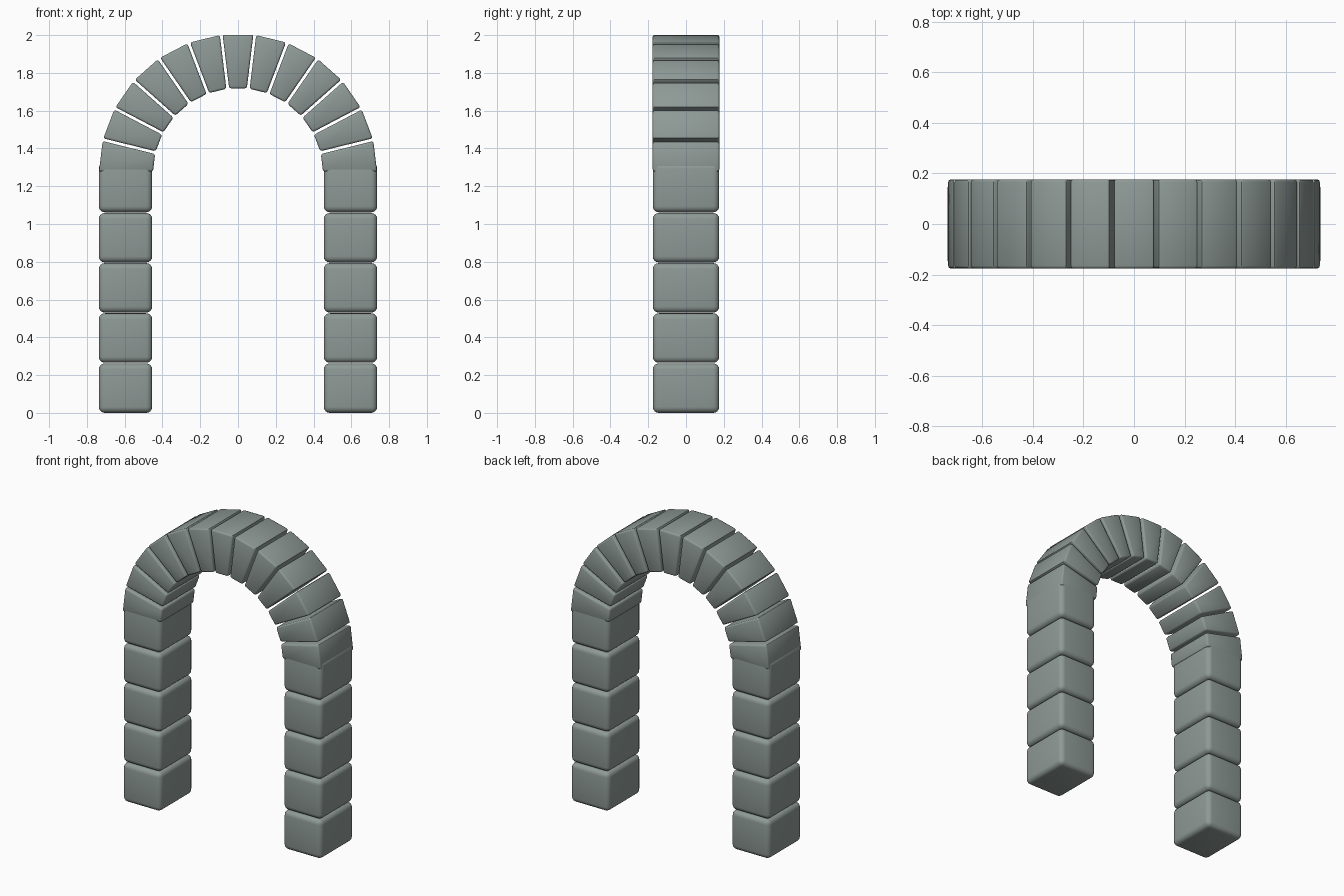
import bpy, bmesh, math

if "Cube" in bpy.data.objects:
    bpy.data.objects.remove(bpy.data.objects["Cube"])

R_OUT, R_IN = 0.737, 0.451      # arch radii at the joints
CZ = 1.27                       # springing height
N = 13                          # arch stones
GAP = 0.0075                    # half joint width
STEP = math.pi / N

stone_mat = bpy.data.materials.new("grey_stone")
stone_mat.diffuse_color = (0.155, 0.185, 0.175, 1.0)
stone_mat.use_nodes = True
stone_mat.node_tree.nodes["Principled BSDF"].inputs["Base Color"].default_value = stone_mat.diffuse_color
stone_mat.diffuse_color = (0.27, 0.32, 0.305, 1.0)
stone_mat.use_nodes = True
stone_mat.node_tree.nodes["Principled BSDF"].inputs["Base Color"].default_value = stone_mat.diffuse_color


def stone(name, profile, half_depth, bevel, segments):
    """Extrude an x-z outline through y, with rounded edges."""
    bm = bmesh.new()
    front = [bm.verts.new((x, -half_depth, z)) for x, z in profile]
    face = bm.faces.new(front)
    ext = bmesh.ops.extrude_face_region(bm, geom=[face])
    verts = [v for v in ext["geom"] if isinstance(v, bmesh.types.BMVert)]
    bmesh.ops.translate(bm, verts=verts, vec=(0, 2 * half_depth, 0))
    bmesh.ops.recalc_face_normals(bm, faces=bm.faces[:])
    bmesh.ops.bevel(bm, geom=bm.edges[:], offset=bevel, segments=segments,
                    profile=0.5, affect='EDGES', clamp_overlap=True)
    mesh = bpy.data.meshes.new(name)
    bm.to_mesh(mesh)
    bm.free()
    mesh.materials.append(stone_mat)
    obj = bpy.data.objects.new(name, mesh)
    bpy.context.collection.objects.link(obj)
    bpy.ops.object.select_all(action='DESELECT')
    bpy.context.view_layer.objects.active = obj
    obj.select_set(True)
    bpy.ops.object.shade_smooth_by_angle(angle=math.radians(50))
    return obj


# Pillars: five rounded blocks per side, the top one tucked into the arch
for side, label in ((-1, "left"), (1, "right")):
    for i in range(5):
        z0 = i * 0.2655
        z1 = z0 + 0.262
        xa, xb = sorted((side * 0.454, side * 0.737))
        stone(f"{label}_pillar_block_{i + 1}",
              [(xa, z0), (xb, z0), (xb, z1), (xa, z1)], 0.176, 0.032, 4)

# Arch: wedge stones with flat faces and parallel joints
half = STEP / 2
for i in range(N):
    a = (i + 0.5) * STEP
    ro, ri = R_OUT * math.cos(half), R_IN * math.cos(half)
    to, ti = R_OUT * math.sin(half) - GAP, R_IN * math.sin(half) - GAP
    local = [(ri, -ti), (ro, -to), (ro, to), (ri, ti)]
    pts = [(r * math.cos(a) - t * math.sin(a),
            CZ + r * math.sin(a) + t * math.cos(a)) for r, t in local]
    name = "keystone" if i == N // 2 else f"arch_stone_{i + 1}"
    stone(name, pts, 0.1765, 0.011, 2)
